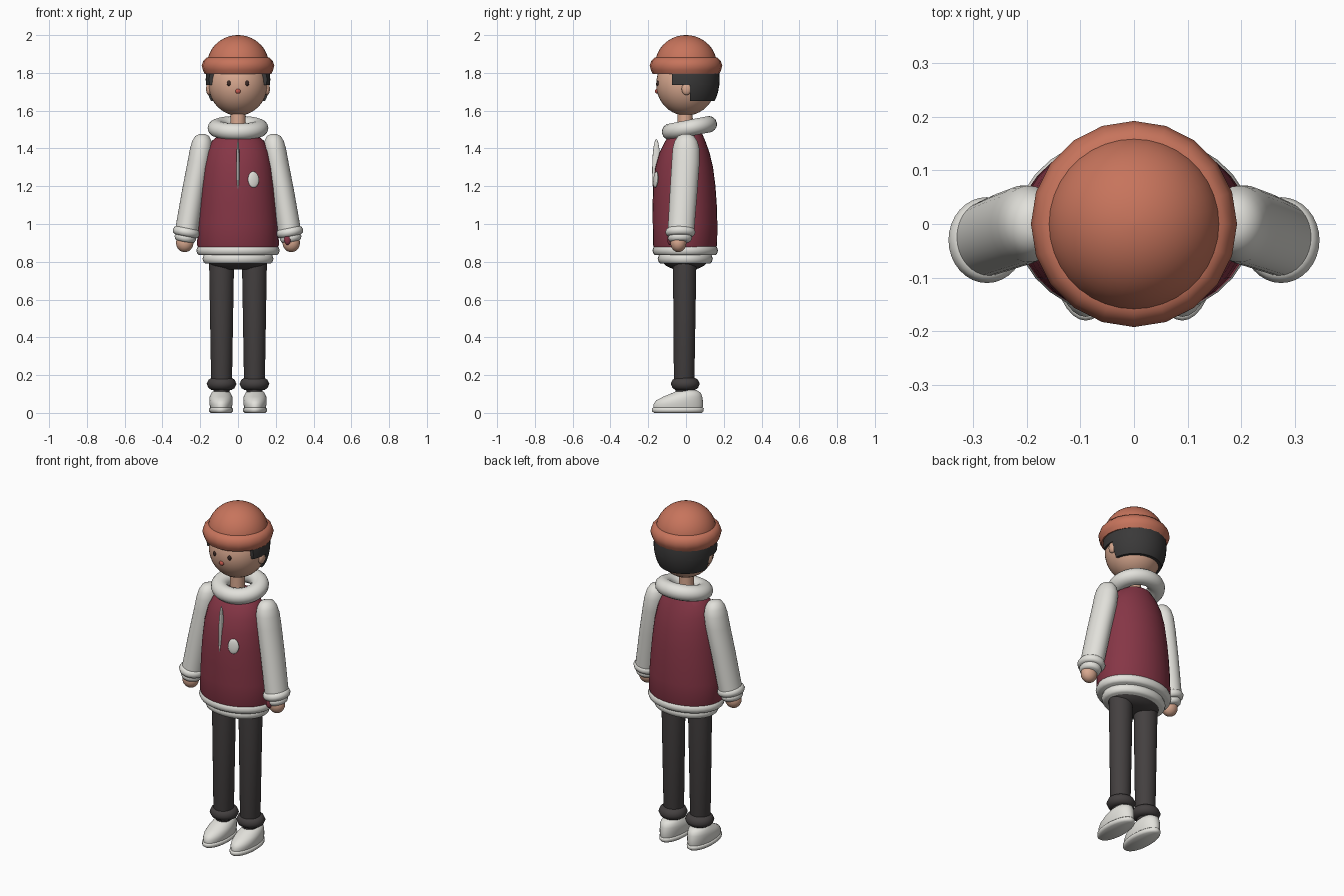
import bpy, bmesh, math
from mathutils import Vector, Matrix

old = bpy.data.objects.get("Cube")
if old:
    bpy.data.objects.remove(old, do_unlink=True)


def material(name, r, g, b):
    rgb = [(c / 255 / 12.92) if c < 11 else ((c / 255 + 0.055) / 1.055) ** 2.4 for c in (r, g, b)]
    m = bpy.data.materials.new(name)
    m.use_nodes = True
    m.diffuse_color = (*rgb, 1)
    m.node_tree.nodes["Principled BSDF"].inputs["Base Color"].default_value = (*rgb, 1)
    return m


WHITE = material("off_white", 226, 225, 219)
MAROON = material("maroon", 134, 54, 70)
DARK = material("charcoal", 68, 64, 64)
HAIR = material("dark_hair", 58, 57, 57)
SKIN = material("skin", 216, 168, 143)
ORANGE = material("terracotta", 199, 116, 92)
EYE = material("eye_brown", 60, 42, 38)
RED = material("nose_red", 196, 88, 76)


def finish(name, bm, mat, angle=50):
    bmesh.ops.recalc_face_normals(bm, faces=bm.faces)
    me = bpy.data.meshes.new(name)
    bm.to_mesh(me)
    bm.free()
    me.materials.append(mat)
    ob = bpy.data.objects.new(name, me)
    bpy.context.collection.objects.link(ob)
    bpy.ops.object.select_all(action="DESELECT")
    ob.select_set(True)
    bpy.context.view_layer.objects.active = ob
    bpy.ops.object.shade_smooth_by_angle(angle=math.radians(angle))
    return ob


def loft(name, rings, mat, sides=32, angle=50, at=None, tilt=0):
    """Join horizontal ellipses (cx, cy, z, rx, ry) and cap both ends."""
    bm = bmesh.new()
    loops = []
    for cx, cy, z, rx, ry in rings:
        turns = [2 * math.pi * i / sides for i in range(sides)]
        loops.append([bm.verts.new((cx + rx * math.cos(t), cy + ry * math.sin(t), z)) for t in turns])
    for a, b in zip(loops, loops[1:]):
        for i in range(sides):
            j = (i + 1) % sides
            bm.faces.new((a[i], a[j], b[j], b[i]))
    bm.faces.new(loops[0])
    bm.faces.new(loops[-1])
    ob = finish(name, bm, mat, angle)
    if at:
        ob.location = at
        ob.rotation_euler.y = tilt
    return ob


def ellipsoid_mesh(center, radii, seg=32):
    bm = bmesh.new()
    bmesh.ops.create_uvsphere(bm, u_segments=seg, v_segments=seg // 2, radius=1)
    bmesh.ops.transform(bm, verts=bm.verts, matrix=Matrix.Translation(center) @ Matrix.Diagonal((*radii, 1)))
    return bm


def ellipsoid(name, center, radii, mat, turn=(0, 0, 0), seg=24):
    ob = finish(name, ellipsoid_mesh((0, 0, 0), radii, seg), mat)
    ob.location = center
    ob.rotation_euler = turn
    return ob


def band(name, z0, z1, rx, ry, mat, cy=0, cx=0, soft=0.015, at=None, tilt=0):
    """Rounded elastic band."""
    h = z1 - z0
    steps = [(0, soft), (0.15, soft * 0.4), (0.5, 0), (0.85, soft * 0.4), (1, soft)]
    rings = [(cx, cy, z0 + h * t, rx - s, ry - s) for t, s in steps]
    return loft(name, rings, mat, angle=60, at=at, tilt=tilt)


# Jacket body and waistband
loft("jacket_body", [
    (0, -0.005, 0.86, 0.205, 0.160), (0, -0.005, 0.89, 0.217, 0.170),
    (0, -0.005, 1.00, 0.212, 0.171), (0, -0.007, 1.10, 0.205, 0.170),
    (0, -0.009, 1.20, 0.196, 0.165), (0, -0.010, 1.30, 0.184, 0.153),
    (0, -0.008, 1.38, 0.166, 0.132), (0, -0.004, 1.44, 0.138, 0.106),
    (0, 0.005, 1.48, 0.090, 0.080)], MAROON)
band("upper_waistband", 0.835, 0.885, 0.221, 0.174, WHITE, cy=-0.004)
band("lower_waistband", 0.79, 0.842, 0.188, 0.146, WHITE, cy=-0.004)
loft("hips", [(0, -0.005, 0.76, 0.10, 0.06), (0, -0.005, 0.778, 0.145, 0.10),
              (0, -0.005, 0.80, 0.16, 0.12)], DARK)

# Collar roll, higher at the back
bpy.ops.mesh.primitive_torus_add(major_radius=0.112, minor_radius=0.049, major_segments=36, minor_segments=14)
collar = bpy.context.object
collar.name = "collar"
collar.data.materials.append(WHITE)
collar.location = (0, 0.018, 1.508)
collar.scale = (1, 0.92, 0.9)
collar.rotation_euler.x = math.radians(11)
bpy.ops.object.shade_smooth()

# Zip and chest badge
ellipsoid("zip", (0, -0.157, 1.285), (0.009, 0.022, 0.165), WHITE)
ellipsoid("chest_badge", (0.082, -0.160, 1.235), (0.031, 0.009, 0.043), WHITE, (-0.08, 0, 0.33))

# Head, neck and face
loft("neck", [(0, -0.005, 1.46, 0.042, 0.042), (0, -0.005, 1.62, 0.040, 0.040)], SKIN)
ellipsoid("head", (0, 0, 1.74), (0.156, 0.158, 0.166), SKIN, seg=40)
ellipsoid("nose", (0, -0.154, 1.703), (0.014, 0.010, 0.013), RED)

# Hair: a shell trimmed to a nape section and a shorter temple section
for name, front, bottom in (("back_hair", 0.02, 1.65), ("temple_hair", -0.075, 1.737)):
    bm = ellipsoid_mesh((0, 0.003, 1.765), (0.171, 0.175, 0.215), 40)
    for co, no in (((0, front, 0), (0, 1, 0)), ((0, 0, bottom), (0, 0, 1)), ((0, 0, 1.84), (0, 0, -1))):
        geom = bm.verts[:] + bm.edges[:] + bm.faces[:]
        cut = bmesh.ops.bisect_plane(bm, geom=geom, plane_co=co, plane_no=no, clear_inner=True)
        edges = [e for e in cut["geom_cut"] if isinstance(e, bmesh.types.BMEdge)]
        bmesh.ops.edgeloop_fill(bm, edges=edges)
    finish(name, bm, HAIR, 35)

# Knitted hat
dome = [(0, 0, 1.845 + 0.155 * math.sin(t), 0.163 * math.cos(t), 0.163 * math.cos(t))
        for t in [math.radians(a) for a in range(0, 90, 8)]]
loft("hat_dome", dome, ORANGE, sides=36)
brim = [(1.795, 0.176), (1.815, 0.186), (1.838, 0.192), (1.862, 0.184), (1.88, 0.168), (1.882, 0.150)]
loft("hat_brim", [(0, 0, z, r, r) for z, r in brim], ORANGE, sides=20)

# Limbs and other paired parts
for s, side in ((1, "left"), (-1, "right")):
    ellipsoid(side + "_eye", (s * 0.048, -0.148, 1.745), (0.011, 0.008, 0.014), EYE)
    ellipsoid(side + "_ear", (s * 0.153, 0.003, 1.715), (0.016, 0.026, 0.033), SKIN)

    sleeve = [(0.190, 0, 1.476, 0.015, 0.018), (0.190, 0, 1.466, 0.036, 0.042),
              (0.191, 0, 1.440, 0.051, 0.060), (0.195, 0, 1.400, 0.059, 0.071),
              (0.206, -0.002, 1.33, 0.061, 0.074), (0.235, -0.012, 1.18, 0.061, 0.073),
              (0.273, -0.027, 0.96, 0.062, 0.070)]
    loft(side + "_sleeve", [(s * x, y, z, rx, ry) for x, y, z, rx, ry in sleeve], WHITE)
    tilt = -s * math.radians(11)
    band(side + "_upper_cuff", -0.022, 0.022, 0.073, 0.080, WHITE, at=(s * 0.274, -0.030, 0.957), tilt=tilt)
    band(side + "_lower_cuff", -0.022, 0.022, 0.058, 0.064, WHITE, at=(s * 0.279, -0.032, 0.927), tilt=tilt)
    ellipsoid(side + "_hand", (s * 0.282, -0.040, 0.900), (0.046, 0.042, 0.049), SKIN)

    loft(side + "_trouser_leg", [(s * 0.087, -0.010, 0.11, 0.040, 0.044),
                                 (s * 0.087, -0.010, 0.15, 0.055, 0.054),
                                 (s * 0.087, -0.007, 0.80, 0.066, 0.062)], DARK)
    band(side + "_trouser_cuff", 0.122, 0.185, 0.079, 0.077, DARK, cx=s * 0.087, cy=-0.004, soft=0.025)

    sole = [(0, 0.054, 0.126), (0.008, 0.063, 0.136), (0.022, 0.064, 0.137), (0.028, 0.058, 0.131)]
    loft(side + "_sole", [(s * 0.09, -0.043, z, rx, ry) for z, rx, ry in sole], WHITE)
    upper = [(-0.042, 0.026, 0.057, 0.130), (-0.041, 0.045, 0.061, 0.132), (-0.035, 0.065, 0.062, 0.124),
             (-0.018, 0.085, 0.060, 0.104), (0.003, 0.105, 0.051, 0.076), (0.008, 0.120, 0.036, 0.050)]
    loft(side + "_shoe", [(s * 0.09, y, z, rx, ry) for y, z, rx, ry in upper], WHITE)

# Small tag on the left cuff
ellipsoid("cuff_tag", (0.262, -0.085, 0.918), (0.018, 0.014, 0.029), MAROON)
